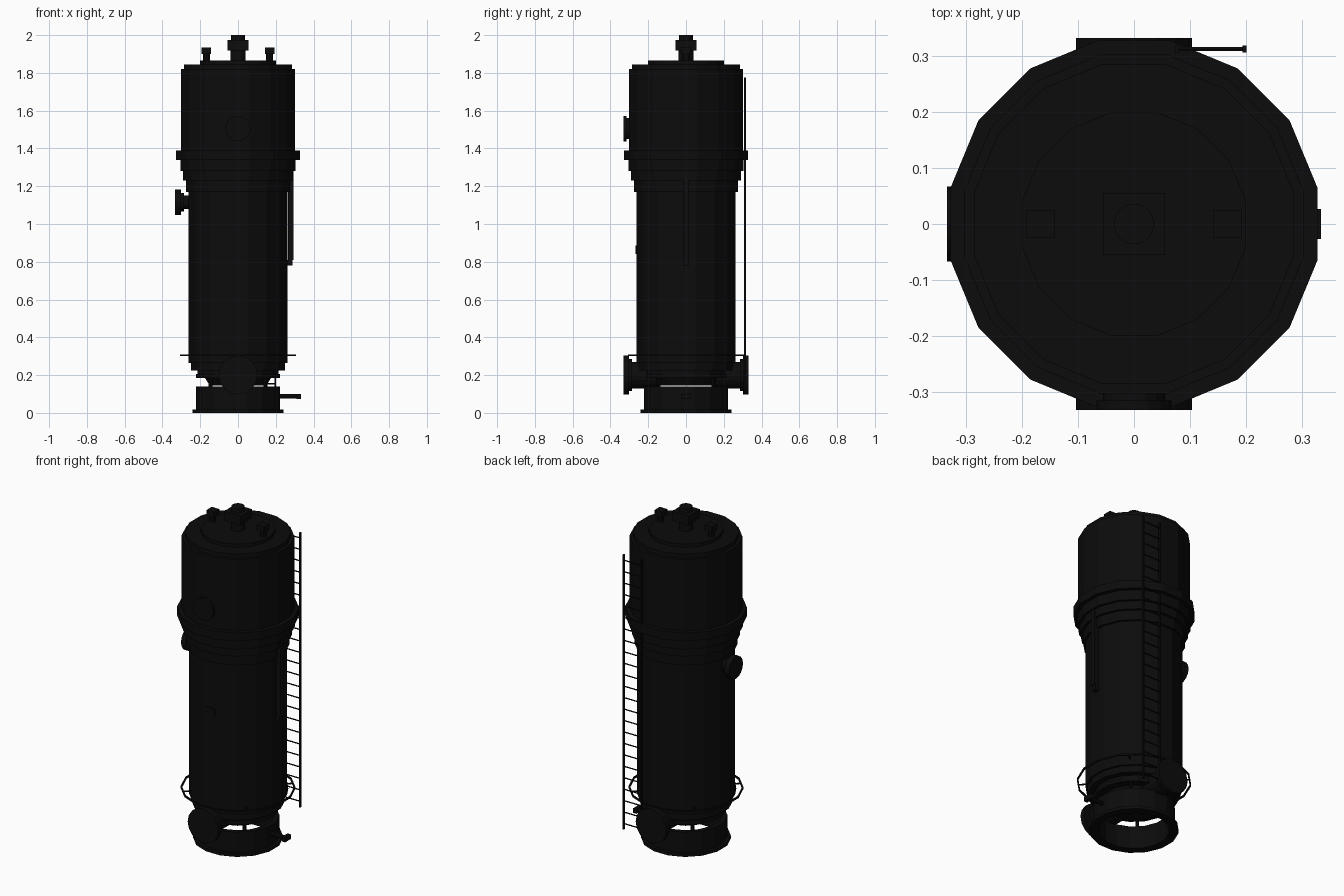
import bpy, bmesh, math
from mathutils import Vector

if "Cube" in bpy.data.objects:
    bpy.data.objects.remove(bpy.data.objects["Cube"], do_unlink=True)

black = bpy.data.materials.new("soot_black")
black.use_nodes = True
COLOR = (0.0035, 0.0035, 0.0035, 1)
black.diffuse_color = COLOR
black.node_tree.nodes["Principled BSDF"].inputs["Base Color"].default_value = COLOR

SIDES = 16
FLAT = 1 / math.cos(math.pi / SIDES)  # corner radius for a flat-to-flat size


def finish(name, bm):
    bmesh.ops.recalc_face_normals(bm, faces=bm.faces)
    mesh = bpy.data.meshes.new(name)
    bm.to_mesh(mesh)
    bm.free()
    mesh.materials.append(black)
    obj = bpy.data.objects.new(name, mesh)
    bpy.context.collection.objects.link(obj)
    return obj


def lathe(name, profile, closed=False):
    """Turn (radius, z) points around z, with flat sides on the axes."""
    bm = bmesh.new()
    rings = []
    for r, z in profile:
        angles = [(k + 0.5) * math.tau / SIDES for k in range(SIDES)]
        rings.append([bm.verts.new((r * FLAT * math.cos(a), r * FLAT * math.sin(a), z))
                      for a in angles])
    pairs = list(zip(rings, rings[1:]))
    if closed:
        pairs.append((rings[-1], rings[0]))
    else:
        bm.faces.new(rings[0])
        bm.faces.new(rings[-1])
    for a, b in pairs:
        for k in range(SIDES):
            n = (k + 1) % SIDES
            bm.faces.new((a[k], a[n], b[n], b[k]))
    return finish(name, bm)


def rod(name, start, end, radius, sides=SIDES):
    start, end = Vector(start), Vector(end)
    axis = end - start
    bm = bmesh.new()
    bmesh.ops.create_cone(bm, cap_ends=True, segments=sides, radius1=radius,
                          radius2=radius, depth=axis.length)
    bm.transform(axis.to_track_quat("Z", "Y").to_matrix().to_4x4())
    bmesh.ops.translate(bm, verts=bm.verts, vec=(start + end) / 2)
    return finish(name, bm)


def box(name, center, size):
    bm = bmesh.new()
    bmesh.ops.create_cube(bm, size=1)
    bmesh.ops.scale(bm, verts=bm.verts, vec=size)
    bmesh.ops.translate(bm, verts=bm.verts, vec=center)
    return finish(name, bm)


# Open base ring with foot plate
lathe("base_ring", [(0.19, 0), (0.24, 0), (0.24, 0.018), (0.222, 0.018),
                    (0.222, 0.14), (0.195, 0.14)], closed=True)
for sx in (-1, 1):
    for sy in (-1, 1):
        rod("support_leg", (0.145 * sx, 0.145 * sy, 0.1),
            (0.145 * sx, 0.145 * sy, 0.2), 0.01, 8)

# Main vessel with stepped bottom and dished underside
lathe("vessel", [(0.15, 0.145), (0.175, 0.185), (0.222, 0.185), (0.222, 0.205),
                 (0.215, 0.205), (0.215, 0.225), (0.25, 0.225), (0.25, 0.265),
                 (0.262, 0.265), (0.262, 1.17), (0.275, 1.17), (0.275, 1.23),
                 (0.29, 1.23), (0.29, 1.28)])

# Upper drum, joint flange and stepped lid
lathe("upper_drum", [(0.305, 1.28), (0.305, 1.34), (0.327, 1.34), (0.327, 1.39),
                     (0.302, 1.39), (0.302, 1.82), (0.285, 1.82), (0.285, 1.845),
                     (0.2, 1.845), (0.2, 1.865)])

# Thin hoop around the foot with short brackets
lathe("foot_hoop", [(0.3, 0.3), (0.308, 0.3), (0.308, 0.31), (0.3, 0.31)], closed=True)
for k in range(4):
    a = (k + 0.5) * math.pi / 2
    c, s = math.cos(a), math.sin(a)
    rod("hoop_bracket", (0.25 * c, 0.25 * s, 0.305), (0.306 * c, 0.306 * s, 0.305), 0.005, 6)

# Large lower nozzles, front and back
for side in (-1, 1):
    rod("lower_nozzle_neck", (0, 0.14 * side, 0.2), (0, 0.3 * side, 0.2), 0.07)
    rod("lower_nozzle_collar", (0, 0.285 * side, 0.2), (0, 0.305 * side, 0.2), 0.085)
    rod("lower_nozzle_flange", (0, 0.303 * side, 0.2), (0, 0.332 * side, 0.2), 0.103)

# Front port on the drum and side nozzle on the vessel
rod("front_port_neck", (0, -0.28, 1.505), (0, -0.32, 1.505), 0.055)
rod("front_port_flange", (0, -0.315, 1.505), (0, -0.332, 1.505), 0.067)
rod("side_nozzle_neck", (-0.24, 0, 1.115), (-0.31, 0, 1.115), 0.035)
rod("side_nozzle_collar", (-0.285, 0, 1.115), (-0.305, 0, 1.115), 0.05)
rod("side_nozzle_flange", (-0.303, 0, 1.115), (-0.333, 0, 1.115), 0.067)

# Sight gauge, name plate and drain
box("sight_gauge", (0.28, 0, 1.045), (0.03, 0.03, 0.47))
box("gauge_foot", (0.27, 0, 0.795), (0.035, 0.03, 0.03))
box("name_plate", (0, -0.264, 0.863), (0.06, 0.008, 0.045))
rod("drain_pipe", (0.2, 0, 0.087), (0.32, 0, 0.087), 0.012, 8)
box("drain_cap", (0.322, 0, 0.087), (0.022, 0.054, 0.028))

# Fittings on the lid
rod("center_stem", (0, 0, 1.85), (0, 0, 1.93), 0.04)
box("center_block", (0, 0, 1.947), (0.11, 0.11, 0.055))
rod("center_cap", (0, 0, 1.97), (0, 0, 2.0), 0.036)
for side in (-1, 1):
    rod("vent_stem", (0.167 * side, 0, 1.85), (0.167 * side, 0, 1.91), 0.018, 8)
    box("vent_cap", (0.167 * side, 0, 1.917), (0.05, 0.05, 0.034))

# Ladder on the back
LOW, HIGH, RUNGS = 0.12, 1.775, 24
for x in (0.077, 0.197):
    box("ladder_rail", (x, 0.312, (LOW + HIGH) / 2), (0.007, 0.012, HIGH - LOW))
for k in range(RUNGS):
    z = LOW + (HIGH - LOW) * (k + 0.5) / RUNGS
    rod("ladder_rung", (0.077, 0.312, z), (0.197, 0.312, z), 0.004, 6)
